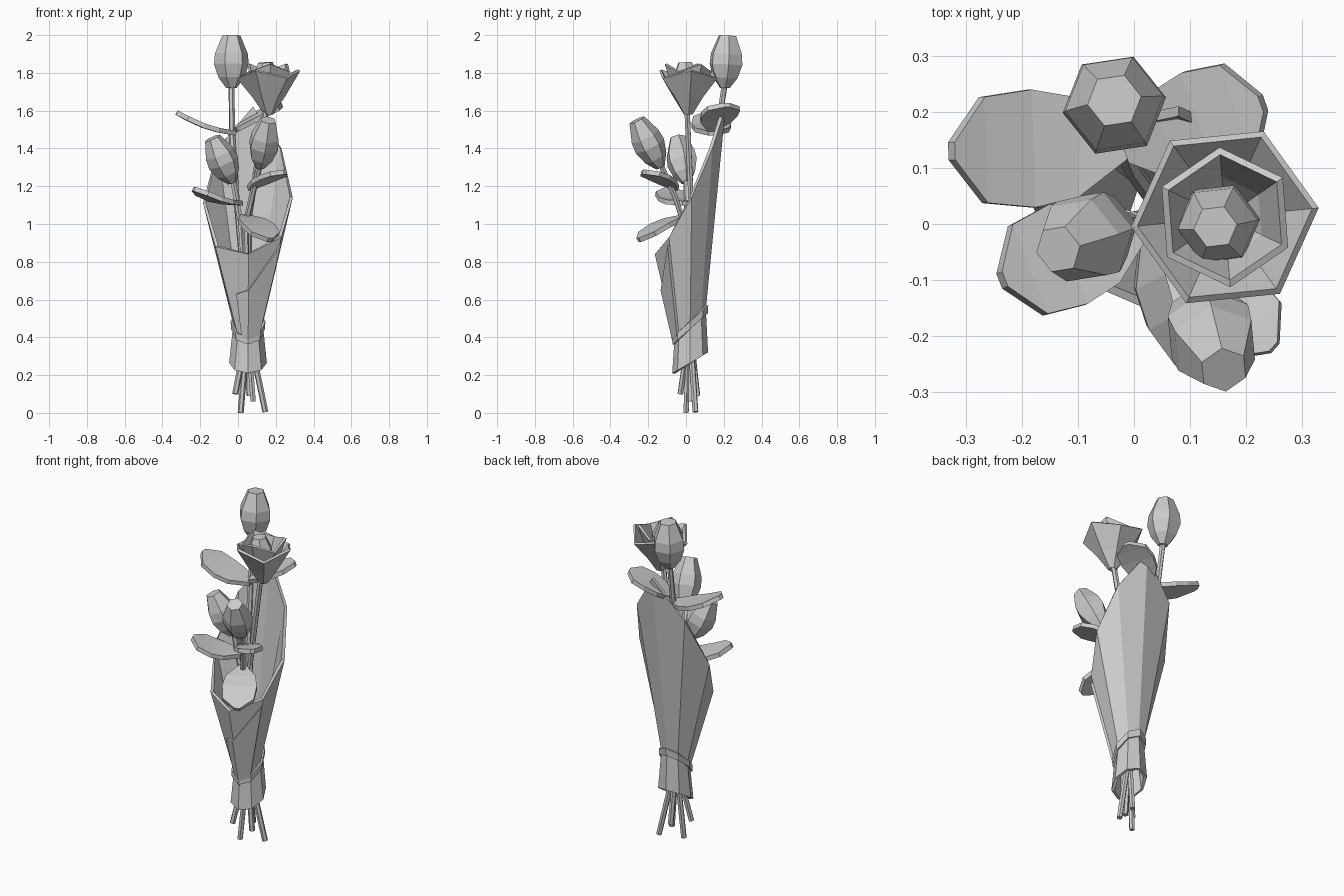
import bpy, bmesh, math
from mathutils import Vector

cube = bpy.data.objects.get("Cube")
if cube:
    bpy.data.objects.remove(cube)

grey = bpy.data.materials.new("soft_grey")
grey.use_nodes = True
colour = (0.6, 0.6, 0.6, 1)
grey.diffuse_color = colour
grey.node_tree.nodes["Principled BSDF"].inputs["Base Color"].default_value = colour


def loft(name, rings, closed=True, caps=False, thick=0, offset=-1):
    """Skin a list of equal point rings, lowest first."""
    bm = bmesh.new()
    rows = [[bm.verts.new(p) for p in ring] for ring in rings]
    n = len(rows[0])
    for low, high in zip(rows, rows[1:]):
        for j in range(n if closed else n - 1):
            k = (j + 1) % n
            bm.faces.new((low[j], low[k], high[k], high[j]))
    if caps:
        bm.faces.new(rows[0][::-1])
        bm.faces.new(rows[-1])
    bmesh.ops.remove_doubles(bm, verts=bm.verts, dist=0.0005)
    mesh = bpy.data.meshes.new(name)
    bm.to_mesh(mesh)
    bm.free()
    ob = bpy.data.objects.new(name, mesh)
    bpy.context.collection.objects.link(ob)
    mesh.materials.append(grey)
    if thick:
        mod = ob.modifiers.new("thickness", "SOLIDIFY")
        mod.thickness = thick
        mod.offset = offset
    return ob


def bud(name, base, tip, radius, turn=0.3):
    """Closed six-sided bud, blunt at the tip."""
    base, tip = Vector(base), Vector(tip)
    rot = (tip - base).to_track_quat("Z", "Y")
    rings = []
    for t, r in ((0, 0.3), (0.2, 0.75), (0.45, 1), (0.65, 0.95), (1, 0.52)):
        ring = []
        for j in range(6):
            a = turn + j * math.tau / 6
            ring.append(base.lerp(tip, t) + rot @ Vector((math.cos(a), math.sin(a), 0)) * radius * r)
        rings.append(ring)
    loft(name, rings, caps=True)


def leaf(name, base, tip, width, sag=0.02):
    """Broad pointed leaf, sagging in the middle."""
    base, tip = Vector(base), Vector(tip)
    side = (tip - base).cross(Vector((0, 0, 1))).normalized() * width / 2
    rings = []
    for t, w in ((0, 0.2), (0.3, 0.85), (0.55, 1), (0.82, 0.9), (1, 0.15)):
        mid = base.lerp(tip, t) - Vector((0, 0, sag * math.sin(t * math.pi)))
        rings.append([mid - side * w, mid + side * w])
    loft(name, rings, closed=False, thick=0.025, offset=0)


def stem(name, points, radius=0.016):
    """Faceted tube along a path."""
    curve = bpy.data.curves.new(name, "CURVE")
    curve.dimensions = "3D"
    curve.bevel_depth = radius
    curve.bevel_resolution = 1
    curve.use_fill_caps = True
    spline = curve.splines.new("POLY")
    spline.points.add(len(points) - 1)
    for sp, p in zip(spline.points, points):
        sp.co = (*p, 1)
    spline.use_smooth = False
    curve.materials.append(grey)
    ob = bpy.data.objects.new(name, curve)
    bpy.context.collection.objects.link(ob)


# Paper wrap: slanted foot, tied waist and a rim rising to the back
rim = [Vector(p) for p in (
    (0.055, -0.165, 0.84), (0.23, -0.09, 0.93), (0.29, 0.03, 1.14), (0.23, 0.14, 1.40),
    (0.08, 0.21, 1.62), (-0.11, 0.17, 1.40), (-0.185, 0.04, 1.11), (-0.12, -0.09, 0.88))]


def slanted_ring(rx, ry, z, slope):
    ring = []
    for j in range(8):
        a = -math.pi / 2 + j * math.tau / 8
        y = ry * math.sin(a)
        ring.append(Vector((0.053 + rx * math.cos(a), 0.022 + y, z + slope * y)))
    return ring


waist = slanted_ring(0.078, 0.083, 0.47, 0.94)
loft("paper_wrap", [slanted_ring(0.1, 0.095, 0.265, 0.58), waist, rim], thick=0.018)

# Ribbon tied round the waist
loft("ribbon", [slanted_ring(0.084, 0.088, 0.445, 0.94),
                slanted_ring(0.086, 0.09, 0.485, 0.94)], thick=0.012, offset=0)

# Overlapping paper flap on the front
low = [waist[7].lerp(waist[0], 0.5), waist[0], waist[1]]
high = [rim[7].lerp(rim[0], 0.5), rim[0], rim[1]]
edge = [a.lerp(b, f) for a, b, f in zip(low, high, (0.5, 0.58, 0.92))]
loft("paper_flap", [low, edge], closed=False, thick=0.014, offset=1)

# Stems from the cut ends, through the waist, to each flower
knot = (0.052, 0.02, 0.45)
stem("tall_bud_stem", [(0.145, 0.05, 0.005), knot, (-0.005, 0.1, 1.1), (-0.03, 0.16, 1.45), (-0.035, 0.205, 1.74)])
stem("rose_stem", [(0.014, 0.0, 0.0), knot, (0.06, 0.03, 1.05), (0.15, 0.005, 1.62)])
stem("left_bud_stem", [(0.08, 0.02, 0.06), knot, (0.015, 0.01, 1.0), (-0.03, 0.0, 1.25)])
stem("front_bud_stem", [(-0.015, -0.03, 0.1), knot, (0.04, -0.01, 1.0), (0.075, -0.06, 1.15), (0.12, -0.14, 1.33)])
stem("spare_stem", [(0.06, 0.06, 0.09), knot])

# Buds
bud("tall_bud", (-0.035, 0.205, 1.72), (-0.035, 0.22, 1.998), 0.093, 0.15)
bud("left_bud", (-0.03, 0.0, 1.22), (-0.135, -0.045, 1.455), 0.084)
bud("front_bud", (0.115, -0.135, 1.30), (0.16, -0.26, 1.55), 0.084)

# Leaves
leaf("upper_right_leaf", (-0.01, 0.14, 1.48), (-0.325, 0.13, 1.59), 0.21)
leaf("upper_left_leaf", (-0.01, 0.13, 1.50), (0.23, 0.215, 1.63), 0.2, -0.01)
leaf("middle_right_leaf", (0.02, 0.0, 1.11), (-0.235, -0.1, 1.185), 0.19)
leaf("middle_left_leaf", (0.06, -0.05, 1.19), (0.25, -0.22, 1.275), 0.15, -0.01)
leaf("low_front_leaf", (0.03, 0.0, 1.04), (0.17, -0.25, 0.915), 0.19, -0.02)


# Rose: nested open cups of petals round a closed heart
def cup(name, profile, turn, wave):
    rings = []
    for i, (r, z) in enumerate(profile):
        ring = []
        for j in range(6):
            a = turn + j * math.tau / 6
            lift = wave * (-1) ** j if i == len(profile) - 1 else 0
            ring.append((0.162 + r * math.cos(a), 0.012 + r * math.sin(a), z + lift))
        rings.append(ring)
    loft(name, rings, thick=0.014)


cup("outer_petals", [(0.025, 1.58), (0.085, 1.67), (0.168, 1.79)], 0.1, 0.02)
cup("middle_petals", [(0.03, 1.64), (0.085, 1.72), (0.125, 1.825)], 0.6, 0.02)
bud("rose_heart", (0.155, 0.005, 1.64), (0.145, -0.005, 1.855), 0.075, 0.9)
